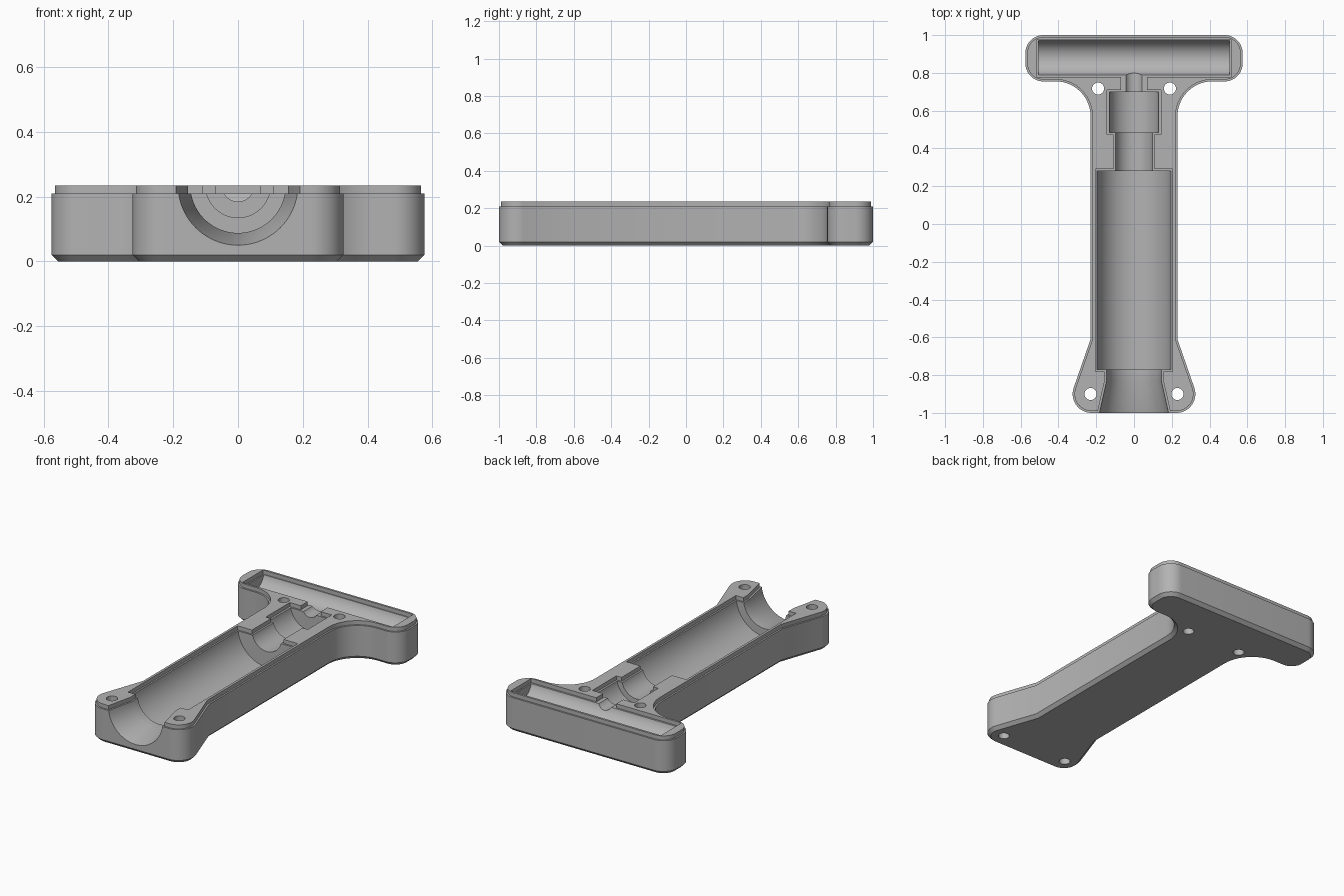
import bpy, bmesh
from math import radians, cos, sin, pi
from mathutils import Vector, Matrix

cube = bpy.data.objects.get("Cube")
if cube:
    bpy.data.objects.remove(cube)

SEAM, TOP = 0.21, 0.235      # height of the outer wall and of the raised lip

grey = bpy.data.materials.new("mid_grey")
grey.use_nodes = True
grey.diffuse_color = (0.45, 0.45, 0.45, 1)
grey.node_tree.nodes["Principled BSDF"].inputs["Base Color"].default_value = (0.45, 0.45, 0.45, 1)


def make_object(name, bm):
    bmesh.ops.recalc_face_normals(bm, faces=bm.faces)
    mesh = bpy.data.meshes.new(name)
    bm.to_mesh(mesh)
    bm.free()
    mesh.materials.append(grey)
    obj = bpy.data.objects.new(name, mesh)
    bpy.context.collection.objects.link(obj)
    return obj


def arc(cx, cy, r, start, end, n=14):
    angles = [radians(start + (end - start) * i / n) for i in range(n + 1)]
    return [Vector((cx + r * cos(a), cy + r * sin(a))) for a in angles]


def mirrored(half):
    return half + [Vector((-p.x, p.y)) for p in reversed(half)]


def inset(points, d):
    """Move a counter-clockwise outline inwards by d with mitred corners."""
    result = []
    for i, p in enumerate(points):
        a = (p - points[i - 1]).normalized()
        b = (points[(i + 1) % len(points)] - p).normalized()
        na, nb = Vector((-a.y, a.x)), Vector((-b.y, b.x))
        result.append(p + (na + nb) * d / (1 + na.dot(nb)))
    return result


def loft(name, layers):
    """Closed solid through a stack of (outline, height) layers."""
    bm = bmesh.new()
    rings = [[bm.verts.new((p.x, p.y, z)) for p in pts] for pts, z in layers]
    n = len(rings[0])
    for low, high in zip(rings, rings[1:]):
        for i in range(n):
            j = (i + 1) % n
            bm.faces.new((low[i], low[j], high[j], high[i]))
    bm.faces.new(rings[0][::-1])
    bm.faces.new(rings[-1])
    return make_object(name, bm)


def lathe_y(name, profile, sides=80):
    """Solid of revolution about the y direction at the lip height."""
    bm = bmesh.new()
    rings = []
    for y, r in profile:
        turn = [2 * pi * i / sides for i in range(sides)]
        rings.append([bm.verts.new((r * cos(a), y, TOP + r * sin(a))) for a in turn])
    for low, high in zip(rings, rings[1:]):
        for i in range(sides):
            j = (i + 1) % sides
            bm.faces.new((low[i], low[j], high[j], high[i]))
    bm.faces.new(rings[0])
    bm.faces.new(rings[-1][::-1])
    return make_object(name, bm)


def cylinder(name, r, length, matrix, sides=64):
    bm = bmesh.new()
    bmesh.ops.create_cone(bm, cap_ends=True, segments=sides, radius1=r, radius2=r,
                          depth=length, matrix=matrix)
    return make_object(name, bm)


# Body: T-shaped outline with flared foot, chamfered base and stepped lip
outline = mirrored(
    arc(0.225, -0.9, 0.1, -90, 19)
    + [Vector((0.23, -0.61))]
    + arc(0.415, 0.57, 0.185, 180, 90)
    + arc(0.48, 0.85, 0.095, -90, 0)
    + arc(0.48, 0.905, 0.095, 0, 90))
lip = inset(outline, 0.01)
body = loft("handle_half_shell", [(inset(outline, 0.02), 0), (outline, 0.02),
                                  (outline, SEAM), (lip, SEAM), (lip, TOP)])

# Stepped bore along the stem: flared mouth, barrel, neck, collar and rod
bore = lathe_y("bore_cutter", [
    (-1.05, 0.196), (-0.83, 0.147), (-0.77, 0.147), (-0.77, 0.197), (0.28, 0.197),
    (0.28, 0.1), (0.485, 0.1), (0.485, 0.133), (0.7, 0.133), (0.7, 0.05), (0.88, 0.05)])

# Round trough across the head
trough = cylinder("trough_cutter", 0.095, 1.01,
                  Matrix.Translation((0, 0.88, TOP)) @ Matrix.Rotation(pi / 2, 4, 'Y'))

# Wider clearance around every cavity, only as deep as the lip
clearance = mirrored([Vector(p) for p in (
    (0.205, -1.05), (0.155, -0.83), (0.155, -0.78), (0.205, -0.78), (0.205, 0.29),
    (0.108, 0.29), (0.108, 0.475), (0.143, 0.475), (0.143, 0.71), (0.068, 0.71),
    (0.068, 0.777), (0.513, 0.777), (0.513, 0.977))])
lip_cut = loft("lip_cutter", [(clearance, SEAM), (clearance, TOP + 0.1)])

# Four screw holes
cutters = [bore, trough, lip_cut]
for x, y in ((0.23, -0.9), (0.19, 0.717)):
    for side in (-1, 1):
        cutters.append(cylinder("screw_hole_cutter", 0.032, 1,
                                Matrix.Translation((side * x, y, 0)), 32))

bpy.context.view_layer.objects.active = body
for cutter in cutters:
    cutter.hide_render = True
    mod = body.modifiers.new("cut", 'BOOLEAN')
    mod.operation = 'DIFFERENCE'
    mod.solver = 'EXACT'
    mod.object = cutter
    bpy.ops.object.modifier_apply(modifier=mod.name)
    bpy.data.objects.remove(cutter)

# Smooth curved walls, keep steps and chamfers crisp
bpy.ops.object.select_all(action='DESELECT')
body.select_set(True)
bpy.ops.object.shade_smooth_by_angle(angle=radians(30))
